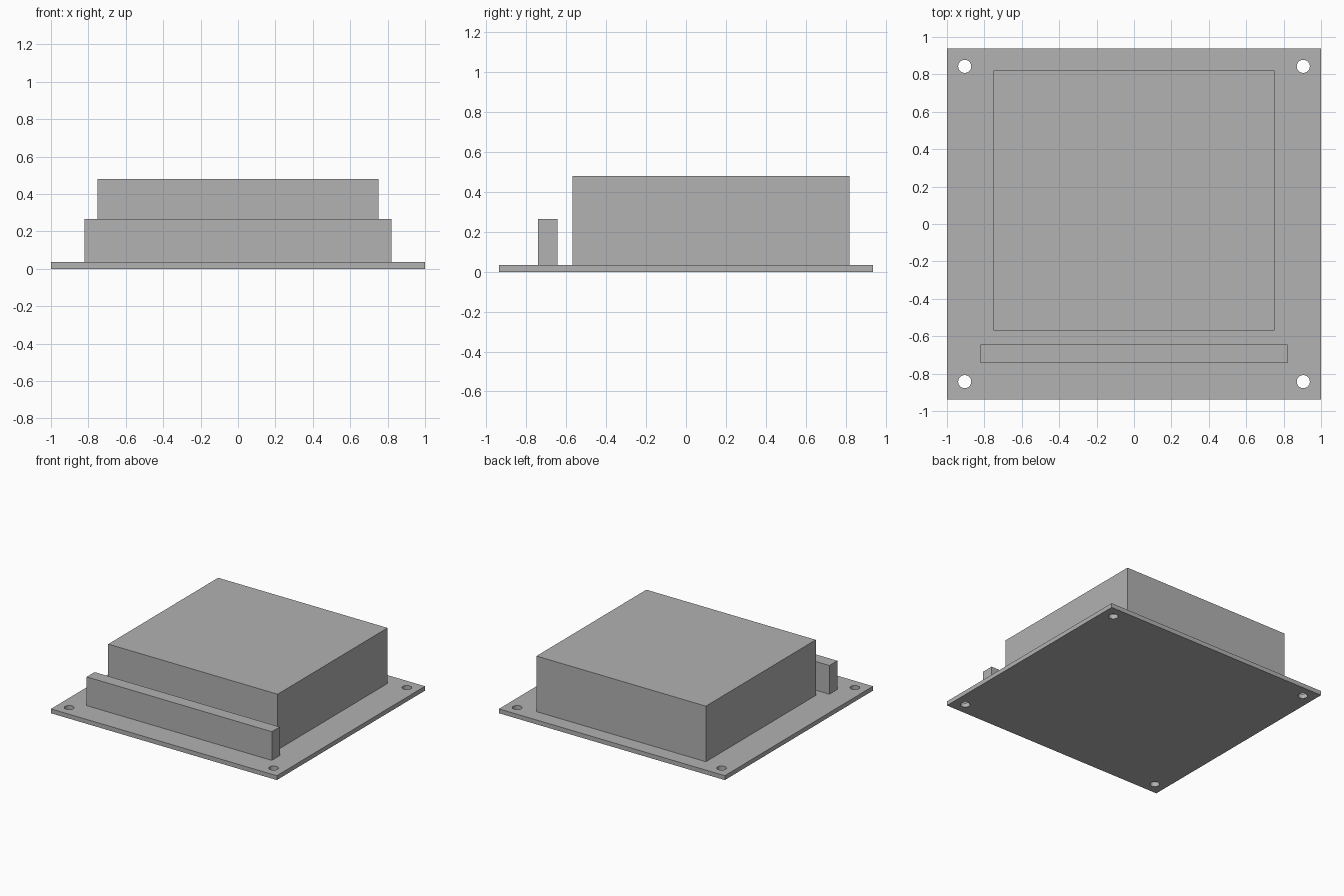
import bpy

default = bpy.data.objects.get("Cube")
if default:
    bpy.data.objects.remove(default, do_unlink=True)

# Single flat colour
grey = bpy.data.materials.new("mid_grey")
grey.use_nodes = True
colour = (0.445, 0.445, 0.445, 1)
grey.diffuse_color = colour
bsdf = next(n for n in grey.node_tree.nodes if n.type == 'BSDF_PRINCIPLED')
bsdf.inputs["Base Color"].default_value = colour


def box(name, x, y, z):
    """Axis-aligned box from (min, max) ranges."""
    ranges = (x, y, z)
    bpy.ops.mesh.primitive_cube_add(size=1, location=[(a + b) / 2 for a, b in ranges])
    ob = bpy.context.object
    ob.name = ob.data.name = name
    ob.scale = [b - a for a, b in ranges]
    bpy.ops.object.transform_apply(location=False, rotation=False, scale=True)
    ob.data.materials.append(grey)
    return ob


THICK = 0.035

# Base plate
plate = box("base_plate", (-1, 1), (-0.9375, 0.9375), (0, THICK))

# Corner mounting holes drilled through the plate
for sx in (-1, 1):
    for sy in (-1, 1):
        bpy.ops.mesh.primitive_cylinder_add(vertices=32, radius=0.035, depth=0.2,
                                            location=(sx * 0.905, sy * 0.843, 0))
        cutter = bpy.context.object
        cutter.name = "hole_cutter"
        cutter.hide_render = True
        cutter.data.materials.append(grey)
        drill = plate.modifiers.new("hole", 'BOOLEAN')
        drill.operation = 'DIFFERENCE'
        drill.solver = 'EXACT'
        drill.object = cutter
        with bpy.context.temp_override(object=plate, active_object=plate,
                                       selected_objects=[plate]):
            bpy.ops.object.modifier_apply(modifier=drill.name)
        bpy.data.objects.remove(cutter, do_unlink=True)

bpy.ops.object.select_all(action='DESELECT')
plate.select_set(True)
bpy.context.view_layer.objects.active = plate
bpy.ops.object.shade_smooth_by_angle()

# Main housing and the connector strip in front of it
box("main_housing", (-0.75, 0.75), (-0.57, 0.82), (THICK, 0.48))
box("connector_strip", (-0.82, 0.82), (-0.743, -0.643), (THICK, 0.265))
